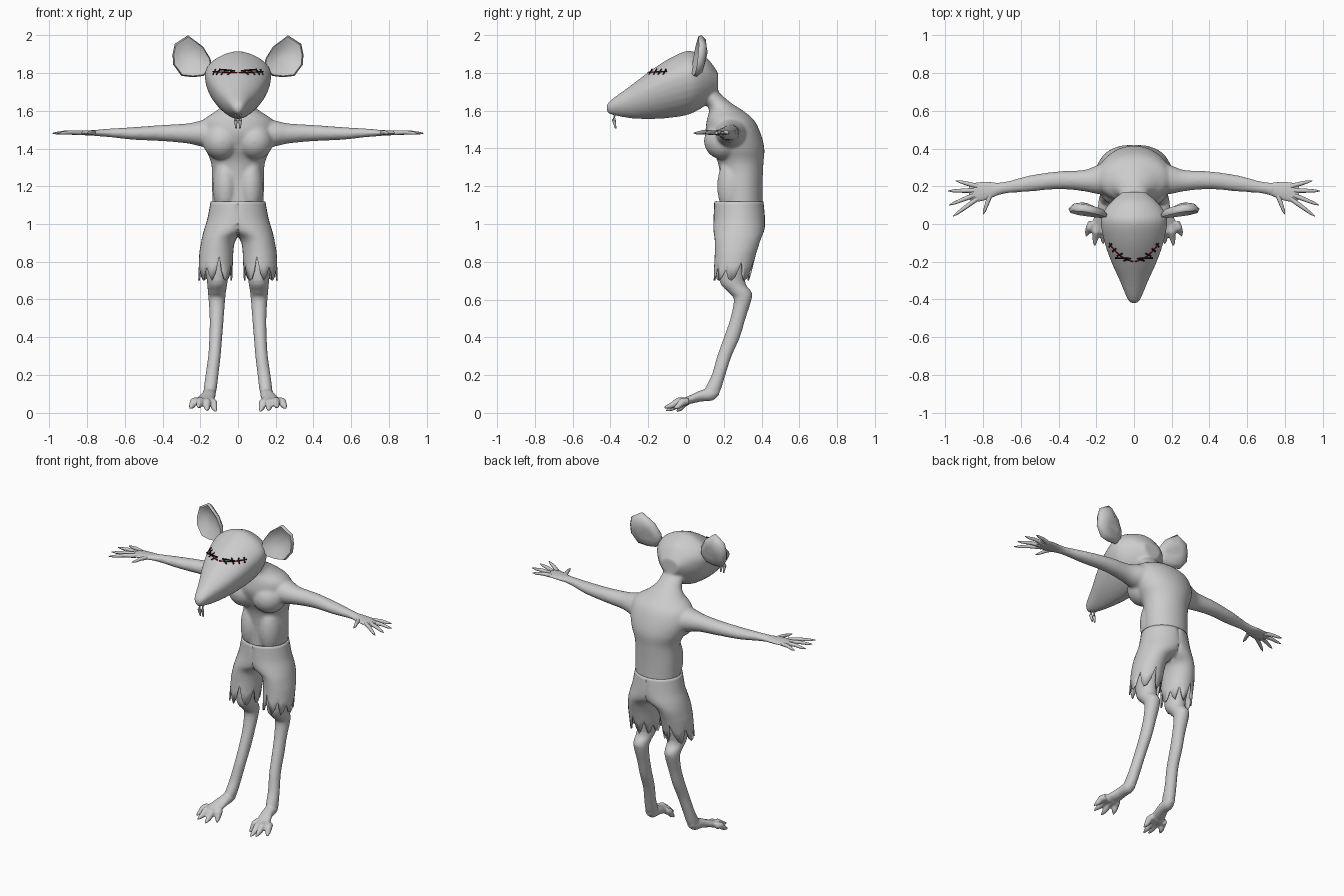
import bpy, bmesh, math
from mathutils import Vector, Matrix
from mathutils.bvhtree import BVHTree

cube = bpy.data.objects.get("Cube")
if cube:
    bpy.data.objects.remove(cube)


def material(name, rgb):
    m = bpy.data.materials.new(name)
    m.use_nodes = True
    m.diffuse_color = (*rgb, 1)
    m.node_tree.nodes["Principled BSDF"].inputs["Base Color"].default_value = (*rgb, 1)
    return m


GREY = material("plain grey", (.6, .6, .6))
RED = material("dark red", (.2, .0, .0))
BLACK = material("black thread", (.01, .01, .01))
AXES = {"x": (Vector((0, 1, 0)), Vector((0, 0, 1))),
        "y": (Vector((1, 0, 0)), Vector((0, 0, 1))),
        "z": (Vector((1, 0, 0)), Vector((0, 1, 0)))}


def spline(rows, k=4):
    """Smoothly interpolate between rows of numbers."""
    out, last = [], len(rows) - 1
    for i in range(last):
        four = (rows[max(i - 1, 0)], rows[i], rows[i + 1], rows[min(i + 2, last)])
        for j in range(k):
            t = j / k
            out.append([(2 * q + (r - p) * t + (2 * p - 5 * q + 4 * r - s) * t * t
                         + (3 * q - p - 3 * r + s) * t ** 3) / 2 for p, q, r, s in zip(*four)])
    return out + [list(rows[-1])]


def circle(n):
    return [(math.cos(math.tau * i / n), math.sin(math.tau * i / n)) for i in range(n)]


def loft(bm, rings, cap=True):
    vs = [[bm.verts.new(p) for p in ring] for ring in rings]
    n = len(vs[0])
    for a, b in zip(vs, vs[1:]):
        for i in range(n):
            bm.faces.new((a[i], a[(i + 1) % n], b[(i + 1) % n], b[i]))
    if cap:
        bm.faces.new(vs[0])
        bm.faces.new(vs[-1])


def rings_on(axis, rows, n=24, side=1):
    """Ellipses across one axis; each row is x, y, z and two radii."""
    u, v = AXES[axis]
    rings = []
    for x, y, z, ra, rb in spline(rows):
        c = Vector((x * side, y, z))
        rings.append([c + u * ra * a + v * rb * b for a, b in circle(n)])
    return rings


def tube(bm, points, radii, n=10):
    """Round tapered tube along a path."""
    pts = [Vector(p) for p in points]
    rings = []
    for i, p in enumerate(pts):
        d = pts[min(i + 1, len(pts) - 1)] - pts[max(i - 1, 0)]
        m = d.to_track_quat("Z", "Y").to_matrix()
        rings.append([p + m @ Vector((a, b, 0)) * radii[i] for a, b in circle(n)])
    loft(bm, rings)


def ball(bm, centre, size):
    bmesh.ops.create_uvsphere(bm, u_segments=24, v_segments=16, radius=1,
                              matrix=Matrix.Translation(centre) @ Matrix.Diagonal((*size, 1)))


def finish(bm, name, mat, mirror=False, voxel=0, smooth=8, angle=50):
    bmesh.ops.recalc_face_normals(bm, faces=bm.faces)
    me = bpy.data.meshes.new(name)
    bm.to_mesh(me)
    bm.free()
    me.materials.append(mat)
    ob = bpy.data.objects.new(name, me)
    bpy.context.collection.objects.link(ob)
    bpy.ops.object.select_all(action="DESELECT")
    ob.select_set(True)
    bpy.context.view_layer.objects.active = ob
    bpy.ops.object.shade_smooth_by_angle(angle=math.radians(angle))
    if mirror:
        ob.modifiers.new("mirror", "MIRROR")
    if voxel:
        r = ob.modifiers.new("blend", "REMESH")
        r.mode, r.voxel_size, r.use_smooth_shade = "VOXEL", voxel, True
        s = ob.modifiers.new("soften", "SMOOTH")
        s.factor, s.iterations = .5, smooth
    return ob


# Body: torso with neck, chest, belly, arms and head blended into one skin
bm = bmesh.new()
loft(bm, rings_on("z", [
    (0, .295, 1.05, .135, .11), (0, .295, 1.2, .138, .11), (0, .29, 1.32, .142, .12),
    (0, .275, 1.4, .175, .14), (0, .25, 1.48, .2, .145), (0, .235, 1.55, .185, .125),
    (0, .212, 1.6, .115, .09), (0, .17, 1.64, .078, .07), (0, .1, 1.7, .07, .07)], 32))
for s in (1, -1):
    ball(bm, (s * .087, .2, 1.44), (.1, .105, .1))
    ball(bm, (s * .066, .25, 1.2), (.068, .085, .16))
    loft(bm, rings_on("x", [
        (.1, .25, 1.48, .1, .09), (.2, .235, 1.48, .075, .068), (.27, .23, 1.48, .056, .053),
        (.4, .232, 1.482, .047, .043), (.55, .215, 1.48, .043, .034),
        (.68, .193, 1.483, .031, .023), (.75, .18, 1.483, .035, .018)], 24, s))
head = []
for y, top, low, w in spline([
        (-.42, 1.625, 1.6, .012), (-.4, 1.655, 1.58, .034), (-.3, 1.728, 1.56, .076),
        (-.2, 1.803, 1.555, .121), (-.1, 1.87, 1.56, .156), (0, 1.915, 1.575, .176),
        (.06, 1.905, 1.6, .165), (.12, 1.87, 1.64, .12), (.17, 1.8, 1.7, .06)]):
    mid = low + .62 * (top - low)
    head.append([(math.copysign(abs(a) ** 1.25, a) * w, y,
                  mid + b * (top - mid if b > 0 else mid - low)) for a, b in circle(32)])
loft(bm, head)
ball(bm, (0, -.405, 1.617), (.022, .018, .018))
body = finish(bm, "body", GREY, voxel=.008, smooth=10)

# Hands: flat palm, four spread fingers and a thumb
bm = bmesh.new()
loft(bm, rings_on("x", [
    (.66, .197, 1.483, .03, .022), (.72, .186, 1.483, .032, .018), (.78, .176, 1.483, .047, .014),
    (.84, .168, 1.483, .05, .011), (.875, .165, 1.483, .035, .007)], 20))
for base, tip in (((.83, .2), (.945, .23)), ((.85, .178), (.985, .175)),
                  ((.85, .152), (.98, .1)), ((.83, .135), (.96, .04)), ((.76, .16), (.8, .05))):
    a, b = Vector((*base, 1.483)), Vector((*tip, 1.481))
    tube(bm, [a, a.lerp(b, .45) + Vector((0, 0, .004)), a.lerp(b, .8), b], (.013, .011, .008, .002))
finish(bm, "hands", GREY, mirror=True)

# Legs with bent hocks, feet and clawed toes
bm = bmesh.new()
loft(bm, rings_on("z", [
    (.115, .26, .85, .07, .085), (.11, .245, .7, .055, .068), (.112, .285, .64, .048, .062),
    (.112, .3, .6, .044, .047), (.113, .275, .5, .037, .04), (.118, .243, .4, .034, .042),
    (.125, .203, .3, .033, .038), (.138, .172, .2, .034, .036), (.148, .14, .12, .034, .043),
    (.152, .13, .09, .025, .03)]))
loft(bm, rings_on("y", [
    (.15, .175, .115, .02, .02), (.152, .14, .1, .033, .034), (.157, .08, .09, .037, .03),
    (.17, .03, .073, .045, .024), (.18, -.015, .06, .05, .018)]))
for tip in ((.255, -.065, .022), (.21, -.118, .028), (.163, -.108, .01), (.118, -.05, .006)):
    a, b = Vector((.18 + (tip[0] - .186) * .6, .01, .062)), Vector(tip)
    tube(bm, [a, a.lerp(b, .4) + Vector((0, 0, .012)), a.lerp(b, .7), b], (.021, .022, .016, .005), 12)
finish(bm, "legs", GREY, mirror=True, voxel=.006, smooth=5)

# Shorts: one half built against the centre plane, with a torn hem
bm = bmesh.new()
rings = rings_on("z", [
    (0, .28, 1.12, .145, .13), (.012, .282, 1.03, .15, .136), (.05, .28, .97, .13, .135),
    (.1, .274, .92, .092, .122), (.115, .263, .85, .09, .11)], 32)
TEARS = (0, .02, .1, .03, 0, .01, .05, .13, .04, 0, .03, .08, 0, .02, .06, .01)
for depth in (.5, 1):
    hem = []
    for i, (a, b) in enumerate(circle(32)):
        drop = (.15 - TEARS[i % len(TEARS)]) * depth
        f = drop / .15
        hem.append(Vector((.115 + .006 * f + a * .09, .263 - .023 * f + b * (.11 - .015 * f), .85 - drop)))
    rings.append(hem)
for ring in rings:
    for p in ring:
        p.x = max(p.x, 0)
loft(bm, rings, cap=False)
bmesh.ops.recalc_face_normals(bm, faces=bm.faces)
inner = [f for f in bm.faces if all(v.co.x < 1e-5 for v in f.verts)]
bmesh.ops.delete(bm, geom=inner, context="FACES")
shorts = finish(bm, "shorts", GREY, mirror=True)
cloth = shorts.modifiers.new("cloth", "SOLIDIFY")
cloth.thickness, cloth.offset = .008, -1

# Ears: angular outline, rounded behind and cupped in front
bm = bmesh.new()
OUTLINE = ((.265, 2), (.335, 1.955), (.347, 1.9), (.344, 1.845), (.3, 1.785), (.24, 1.778),
           (.18, 1.785), (.14, 1.83), (.145, 1.875), (.185, 1.94))
rings = []
for size, dy in ((.4, .03), (.8, .024), (1, 0), (.93, -.016), (.8, -.01), (.45, .01)):
    rings.append([(.235 + (x - .235) * size, .065 + (z - 1.88) * .1 + (x - .235) * .12 + dy,
                   1.88 + (z - 1.88) * size) for x, z in OUTLINE])
loft(bm, rings)
finish(bm, "ears", GREY, mirror=True, angle=70)

# Front teeth
bm = bmesh.new()
tube(bm, [(.011, -.375, 1.59), (.012, -.382, 1.55), (.01, -.372, 1.506)], (.011, .01, .004))
finish(bm, "front_teeth", GREY, mirror=True)

# Stitched eyes laid on the head surface
bpy.context.view_layer.update()
tree = BVHTree.FromObject(body, bpy.context.evaluated_depsgraph_get())


def on_head(y, z):
    hit = tree.ray_cast(Vector((.5, y, z)), Vector((-1, 0, 0)))[0]
    return hit or Vector((.1, y, z))


slit, thread = bmesh.new(), bmesh.new()
line = [on_head(-.2 + .1 * i / 8, 1.802 + .006 * i / 8) for i in range(9)]
tube(slit, line, [.004] * 9, 8)
for i in range(4):
    y = -.188 + .025 * i
    bar = [on_head(y + .004 * k, 1.805 + .007 * k) for k in (-2, -1, 0, 1, 2)]
    tube(thread, bar, [.0045] * 5, 8)
finish(slit, "eye_slits", RED, mirror=True)
finish(thread, "eye_stitches", BLACK, mirror=True)
